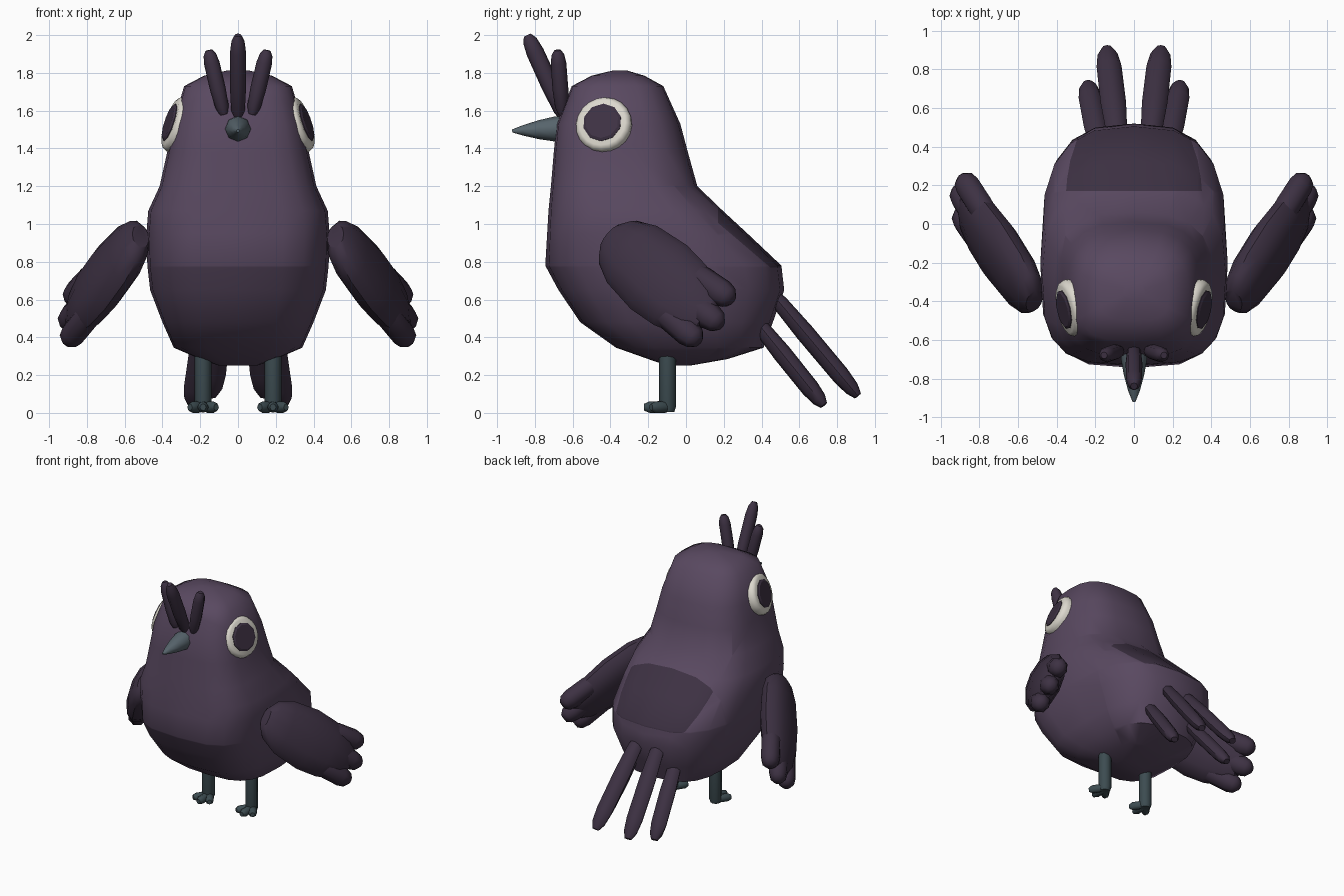
import bpy, bmesh, math
from mathutils import Vector, Matrix

if "Cube" in bpy.data.objects:
    bpy.data.objects.remove(bpy.data.objects["Cube"])


def material(name, rgb):
    m = bpy.data.materials.new(name)
    m.diffuse_color = (*rgb, 1)
    m.use_nodes = True
    m.node_tree.nodes["Principled BSDF"].inputs["Base Color"].default_value = m.diffuse_color
    return m


PLUM = material("plum", (0.100, 0.066, 0.118))
DARK = material("dark_plum", (0.047, 0.031, 0.056))
BEAK = material("slate_grey", (0.095, 0.128, 0.150))
LEG = material("dark_teal", (0.046, 0.072, 0.082))
WHITE = material("eye_white", (0.72, 0.69, 0.62))


def finish(name, bm, mats, angle=50):
    bmesh.ops.recalc_face_normals(bm, faces=bm.faces)
    me = bpy.data.meshes.new(name)
    bm.to_mesh(me)
    bm.free()
    for m in mats:
        me.materials.append(m)
    ob = bpy.data.objects.new(name, me)
    bpy.context.collection.objects.link(ob)
    bpy.ops.object.select_all(action='DESELECT')
    ob.select_set(True)
    bpy.context.view_layer.objects.active = ob
    bpy.ops.object.shade_smooth_by_angle(angle=math.radians(angle))
    return ob


def skin(bm, rings):
    """Join rings of points into a closed loft."""
    loops = [[bm.verts.new(p) for p in r] for r in rings]
    n = len(loops[0])
    for a, b in zip(loops, loops[1:]):
        for i in range(n):
            j = (i + 1) % n
            bm.faces.new((a[i], a[j], b[j], b[i]))
    bm.faces.new(loops[0][::-1])
    bm.faces.new(loops[-1])


def tube(bm, p0, p1, wide_dir, profile, sides=8):
    """Loft from p0 to p1; profile rows are (fraction, half width, half thickness)."""
    p0, p1 = Vector(p0), Vector(p1)
    axis = (p1 - p0).normalized()
    w = Vector(wide_dir)
    w = (w - axis * w.dot(axis)).normalized()
    t = axis.cross(w)
    rings = []
    for f, a, b in profile:
        c = p0.lerp(p1, f)
        rings.append([c + w * a * math.cos(k) + t * b * math.sin(k)
                      for k in (2 * math.pi * i / sides for i in range(sides))])
    skin(bm, rings)


def feather_profile(a, b):
    shape = [(0, .5), (.12, .85), (.4, 1), (.8, .98), (.93, .8), (1, .42)]
    return [(f, a * s, b * s) for f, s in shape]


def feather(name, p0, p1, wide_dir, a, b, mat):
    bm = bmesh.new()
    tube(bm, p0, p1, wide_dir, feather_profile(a, b))
    return finish(name, bm, [mat])


# Body and head: stacked rounded rings (z, front y, back y, half width)
BODY = [(.25, -.10, .02, .10), (.285, -.20, .22, .20), (.345, -.37, .41, .34),
        (.48, -.56, .46, .40), (.65, -.675, .52, .465), (.78, -.745, .505, .48),
        (.95, -.735, .325, .485), (1.07, -.728, .195, .475), (1.20, -.715, .06, .415),
        (1.38, -.70, .01, .375), (1.53, -.685, -.03, .345), (1.73, -.605, -.12, .285),
        (1.785, -.50, -.22, .18), (1.812, -.39, -.31, .06)]
SIDES = 20
bm = bmesh.new()
rings = []
for z, yf, yb, hw in BODY:
    ring = []
    for i in range(SIDES):
        k = 2 * math.pi * i / SIDES
        c, s = math.cos(k), math.sin(k)
        e = 2 / (2.8 if s > 0 else 3.3)
        ring.append(Vector((hw * math.copysign(abs(c) ** e, c),
                            (yf + yb) / 2 + (yb - yf) / 2 * math.copysign(abs(s) ** e, s), z)))
    rings.append(ring)
skin(bm, rings)
# Dark rump patch: cut along three planes, colour the faces beyond all of them
PLANES = [((0, .17, 0), (0, 1, 0)), ((0, 0, 1.15), (0, .85, 1)), ((0, 0, .77), (0, 0, 1))]
for co, no in PLANES:
    bmesh.ops.bisect_plane(bm, geom=bm.verts[:] + bm.edges[:] + bm.faces[:],
                           plane_co=co, plane_no=no, dist=1e-4)
for f in bm.faces:
    m = f.calc_center_median()
    f.material_index = int(all((m - Vector(co)).dot(Vector(no)) > 0 for co, no in PLANES))
finish("body", bm, [PLUM, DARK])

# Beak
bm = bmesh.new()
tube(bm, (0, -.64, 1.505), (0, -.92, 1.493), (1, 0, 0),
     [(0, .07, .07), (.2, .068, .066), (.5, .053, .05), (.8, .03, .027), (1, .008, .008)])
finish("beak", bm, [BEAK])

# Crest
feather("crest_middle", (0, -.635, 1.55), (0, -.84, 2.0), (1, 0, 0), .043, .048, DARK)

for s, side in ((1, "left"), (-1, "right")):
    feather("crest_" + side, (s * .075, -.655, 1.58), (s * .155, -.68, 1.92),
            (1, 0, 0), .042, .042, DARK)

    # Tail: long inner and short outer feathers
    feather("tail_inner_" + side, (s * .085, .44, .65), (s * .14, .91, .09),
            (1, 0, 0), .066, .05, DARK)
    feather("tail_outer_" + side, (s * .17, .36, .50), (s * .24, .73, .04),
            (1, 0, 0), .062, .05, DARK)

    # Wing: flattened loft with three finger feathers
    mid = Vector((s * .72, -.11, .69))
    along = Vector((s * .475, .67, -.57)).normalized()
    across = Vector((0, .707, .707))
    bm = bmesh.new()
    tube(bm, mid - along * .43, mid + along * .33, across,
         [(0, .08, .05), (.07, .15, .08), (.22, .20, .10), (.5, .225, .108),
          (.72, .21, .10), (.9, .17, .075), (1, .09, .045)], 12)
    for w0, w1, end in ((.12, .16, .36), (.0, .02, .42), (-.12, -.125, .395)):
        tube(bm, mid + across * w0, mid + along * end + across * w1, across,
             feather_profile(.075, .07))
    finish("wing_" + side, bm, [DARK])

    # Eye: white rim and domed pupil on the tilted cheek
    normal = Vector((s, -.22, .33)).normalized()
    eye = Vector((s * .332, -.437, 1.528))
    up = Vector((0, 0, 1))
    bm = bmesh.new()
    tube(bm, eye - normal * .04, eye + normal * .03, up,
         [(0, .148, .148), (.55, .151, .151), (.85, .141, .141), (1, .125, .125)], 20)
    finish("eye_rim_" + side, bm, [WHITE], 60)
    bm = bmesh.new()
    tube(bm, eye, eye + normal * .042, up,
         [(0, .104, .104), (.8, .104, .104), (1, .09, .09)], 10)
    finish("pupil_" + side, bm, [DARK], 30)

    # Leg with three toes
    bm = bmesh.new()
    tube(bm, (s * .185, -.098, .005), (s * .185, -.098, .34), (1, 0, 0),
         [(0, .036, .036), (.08, .045, .045), (1, .045, .045)])
    for dx, y in ((-.07, -.185), (0, -.222), (.07, -.185)):
        tube(bm, (s * .185, -.08, .032), (s * .185 + dx, y, .03), (1, 0, 0),
             [(0, .022, .022), (.3, .028, .031), (.8, .029, .03), (1, .016, .018)])
    finish("leg_" + side, bm, [LEG])
